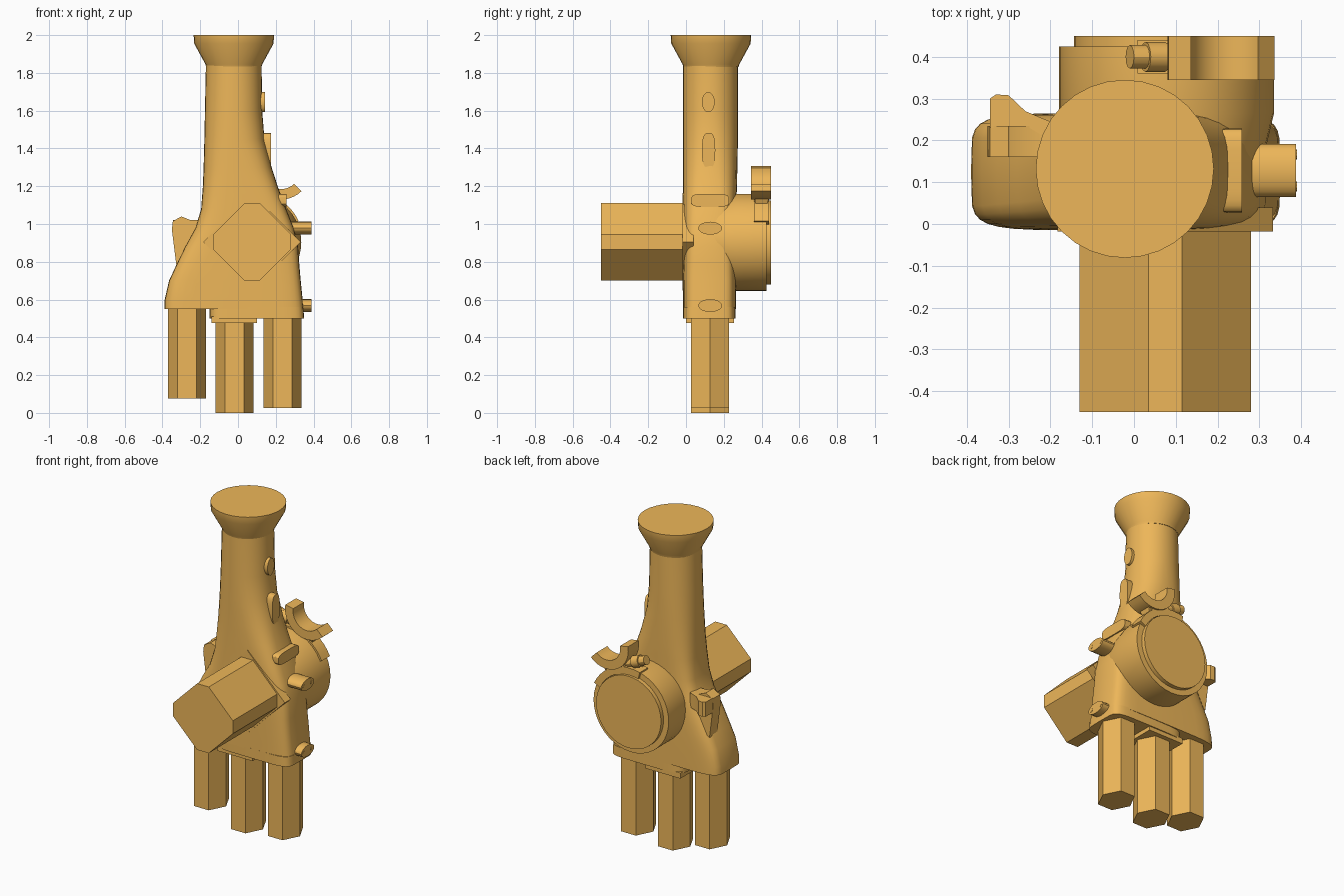
import bpy, bmesh, math
from mathutils import Matrix, Vector

if "Cube" in bpy.data.objects:
    bpy.data.objects.remove(bpy.data.objects["Cube"])

mat = bpy.data.materials.new("orange")
mat.diffuse_color = (0.85, 0.47, 0.1, 1)
mat.use_nodes = True
mat.node_tree.nodes["Principled BSDF"].inputs["Base Color"].default_value = mat.diffuse_color
MAP = {'x': lambda p, d: (d, p[0], p[1]),
       'y': lambda p, d: (p[0], d, p[1]),
       'z': lambda p, d: (p[0], p[1], d)}


def loft(name, rings, angle=30):
    """Skin a stack of equal-length 3D rings and cap both ends."""
    bm = bmesh.new()
    vr = [[bm.verts.new(p) for p in r] for r in rings]
    n = len(vr[0])
    for a, b in zip(vr, vr[1:]):
        for i in range(n):
            j = (i + 1) % n
            bm.faces.new((a[i], a[j], b[j], b[i]))
    bm.faces.new(vr[0])
    bm.faces.new(vr[-1])
    bmesh.ops.recalc_face_normals(bm, faces=bm.faces)
    me = bpy.data.meshes.new(name)
    bm.to_mesh(me)
    bm.free()
    me.materials.append(mat)
    ob = bpy.data.objects.new(name, me)
    bpy.context.collection.objects.link(ob)
    bpy.ops.object.select_all(action='DESELECT')
    bpy.context.view_layer.objects.active = ob
    ob.select_set(True)
    bpy.ops.object.shade_smooth_by_angle(angle=math.radians(angle))
    return ob


def prism(name, pts, axis, a, b):
    return loft(name, [[MAP[axis](p, d) for p in pts] for d in (a, b)])


def oval(cx, cy, rx, ry=None, n=24, e=2.0):
    """Ellipse, or squarer superellipse when e > 2."""
    ry = rx if ry is None else ry
    pw = lambda v: math.copysign(abs(v) ** (2 / e), v)
    return [(cx + rx * pw(math.cos(2 * math.pi * i / n)),
             cy + ry * pw(math.sin(2 * math.pi * i / n))) for i in range(n)]


def arc_band(cx, cz, r0, r1, a0, a1, n=10):
    ang = [math.radians(a0 + (a1 - a0) * i / n) for i in range(n + 1)]
    pt = lambda r, t: (cx + r * math.cos(t), cz + r * math.sin(t))
    return [pt(r0, t) for t in ang] + [pt(r1, t) for t in reversed(ang)]


def rect(x0, y0, x1, y1):
    return [(x0, y0), (x1, y0), (x1, y1), (x0, y1)]


# Body: z, left x, right x, front y, back y, squareness
sections = [
    (1.84, -0.17, 0.125, -0.015, 0.275, 2.0), (1.60, -0.175, 0.128, -0.015, 0.275, 2.1),
    (1.45, -0.178, 0.14, -0.015, 0.275, 2.3), (1.30, -0.182, 0.178, -0.015, 0.272, 2.7),
    (1.20, -0.186, 0.21, -0.015, 0.27, 3.2), (1.08, -0.195, 0.255, -0.015, 0.265, 4.0),
    (0.98, -0.225, 0.295, -0.015, 0.265, 4.5), (0.88, -0.28, 0.318, -0.015, 0.265, 5.0),
    (0.78, -0.328, 0.325, -0.015, 0.265, 5.5), (0.70, -0.365, 0.332, -0.015, 0.265, 6.0),
    (0.60, -0.388, 0.342, -0.015, 0.265, 6.0), (0.55, -0.39, 0.347, -0.015, 0.265, 6.0)]


def section(s):
    z, x0, x1, y0, y1, e = s
    return [(x, y, z) for x, y in
            oval((x0 + x1) / 2, (y0 + y1) / 2, (x1 - x0) / 2, (y1 - y0) / 2, 32, e)]


loft("body", [section(s) for s in sections])
loft("body_lower_step", [section((z, -0.15, x, -0.015, 0.262, 6)) for z, x in ((0.56, 0.346), (0.5, 0.35))])
prism("middle_tube_mount", rect(-0.14, 0.0, 0.1, 0.255), 'z', 0.475, 0.51)

# Flared top flange
loft("top_flange", [[(x, y, z) for x, y in oval(-0.022, 0.132, r, n=32)]
                    for z, r in ((1.83, 0.146), (1.845, 0.15), (1.955, 0.21), (2.0, 0.213))])

# Three hexagonal lower tubes
for name, x, z0, z1 in (("left_tube", -0.27, 0.075, 0.56),
                        ("middle_tube", -0.018, 0.0, 0.49),
                        ("right_tube", 0.235, 0.025, 0.52)):
    prism(name, oval(x, 0.127, 0.1, 0.115, 6), 'z', z0, z1)

# Front bar (diamond with cut corners) and its diamond base plate
c = (0.075, 0.905)
bar = [(-.205, -.04), (-.04, -.205), (.04, -.205), (.205, -.04),
       (.205, .04), (.04, .205), (-.04, .205), (-.205, .04)]
prism("front_bar", [(c[0] + u, c[1] + v) for u, v in bar], 'y', -0.45, 0.05)
prism("front_bar_plate", oval(*c, 0.258, n=4), 'y', -0.018, 0.04)

# Rear drum with raised cap
loft("rear_drum", [[MAP['y'](p, y) for p in oval(0.078, 0.903, r, n=40)]
                   for y, r in ((0.15, 0.23), (0.265, 0.257), (0.425, 0.257))])
prism("rear_drum_cap", oval(0.078, 0.903, 0.222, n=40), 'y', 0.42, 0.45)

# Clamp strap, open cradle, neck between them and cross bolt
prism("clamp_strap", arc_band(0.078, 0.903, 0.225, 0.268, 25, 105), 'y', 0.36, 0.44)
prism("cradle", arc_band(0.23, 1.28, 0.095, 0.15, 170, 315, 14), 'y', 0.345, 0.45)
prism("cradle_neck", [(0.1, 1.13), (0.22, 1.09), (0.26, 1.16), (0.13, 1.21)], 'y', 0.36, 0.44)
tilt = math.atan2(0.1, 0.26)
for name, r, a, b in (("cross_bolt", 0.028, -0.15, 0.13), ("cross_bolt_head", 0.036, 0.085, 0.135),
                      ("cross_bolt_nut", 0.036, -0.11, -0.06)):
    ob = prism(name, oval(0, 0, r, n=12), 'x', a, b)
    ob.matrix_world = Matrix.Translation(Vector((0.13, 0.4, 1.175))) @ Matrix.Rotation(tilt, 4, 'Y')

# Lever on the left side: bent head and tapered arm
prism("lever_head", [(-0.345, 0.23), (-0.345, 0.3), (-0.33, 0.31), (-0.3, 0.308), (-0.26, 0.27),
                     (-0.2, 0.245), (-0.2, 0.2), (-0.25, 0.23)], 'z', 0.93, 1.02)
prism("lever_arm", [(-0.325, 0.77), (-0.335, 0.85), (-0.35, 0.97), (-0.345, 1.015), (-0.3, 1.04),
                    (-0.25, 1.02), (-0.2, 1.02), (-0.2, 0.85), (-0.27, 0.8)], 'y', 0.16, 0.235)

# Side bolts with two small pin holes each
for i, z in enumerate((0.978, 0.568)):
    prism(f"side_bolt_{i}", oval(0.128, z, 0.063, 0.034, 20), 'x', 0.27, 0.388)
    for j, y in enumerate((0.09, 0.166)):
        prism(f"side_bolt_pin_{i}_{j}", oval(y, z, 0.012, n=10), 'x', 0.37, 0.39)

# Buttons up the right side
prism("release_slot", oval(0.128, 1.125, 0.1, 0.035, 24, 4), 'x', 0.15, 0.258)
prism("long_button", oval(0.12, 1.39, 0.035, 0.092, 24, 3), 'x', 0.05, 0.176)
prism("round_button", oval(0.118, 1.645, 0.034, 0.053), 'x', 0.05, 0.143)
